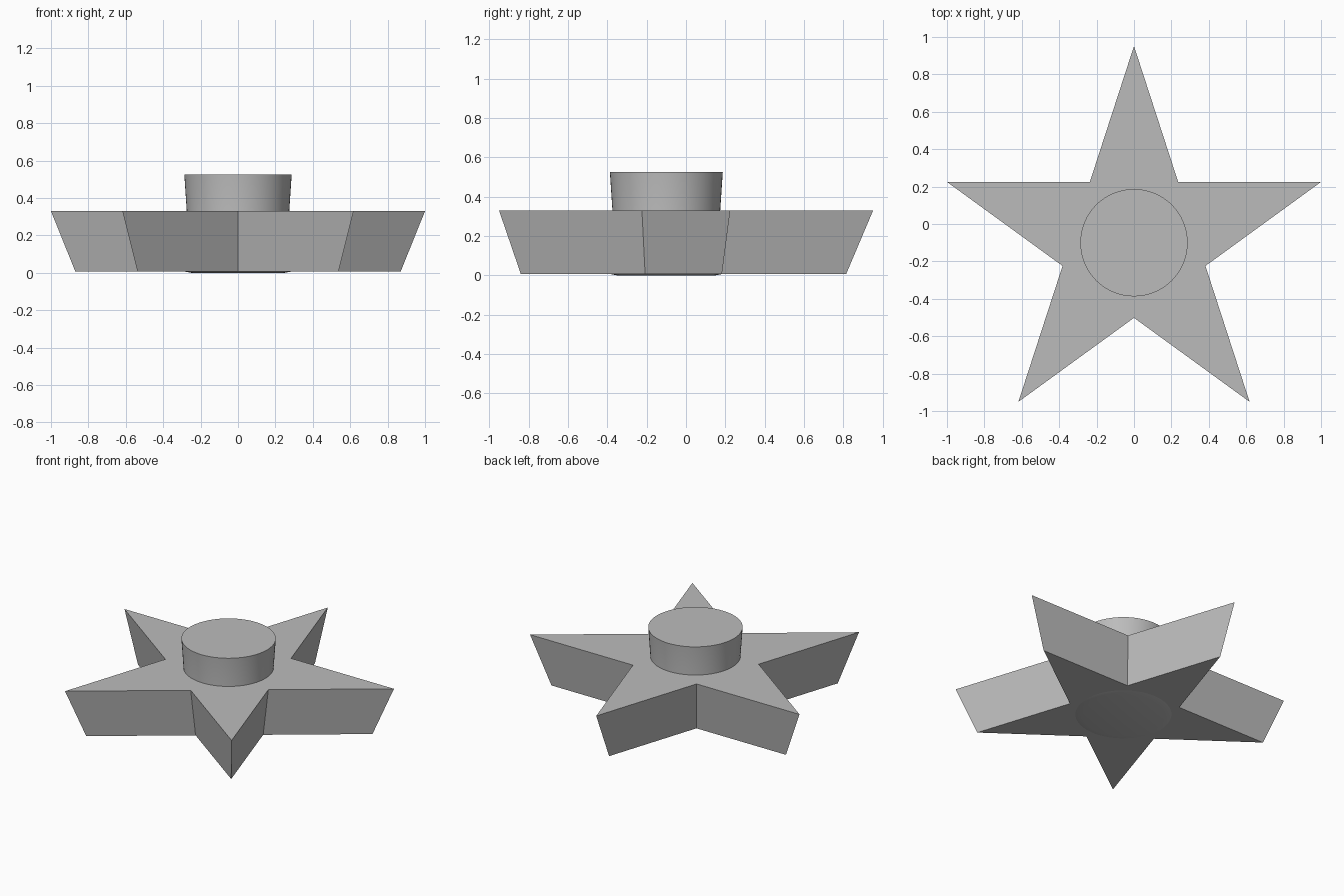
import bpy, bmesh, math

cube = bpy.data.objects.get("Cube")
if cube:
    bpy.data.objects.remove(cube, do_unlink=True)

CENTER_Y = -0.1

grey = bpy.data.materials.new("plain grey")
grey.use_nodes = True
colour = (0.5, 0.5, 0.5, 1)
grey.diffuse_color = colour
grey.node_tree.nodes["Principled BSDF"].inputs["Base Color"].default_value = colour


def star_ring(tip, z):
    """Ten points alternating between tips and notches."""
    notch = tip * 0.382
    return [((tip, notch)[i % 2] * math.sin(i * math.pi / 5),
             (tip, notch)[i % 2] * math.cos(i * math.pi / 5), z) for i in range(10)]


def round_ring(radius, z, sides=64):
    return [(radius * math.cos(i * math.tau / sides),
             radius * math.sin(i * math.tau / sides), z) for i in range(sides)]


def loft(name, rings):
    """Solid skinned through a stack of rings and capped at both ends."""
    bm = bmesh.new()
    loops = [[bm.verts.new(p) for p in ring] for ring in rings]
    for low, high in zip(loops, loops[1:]):
        for i in range(len(low)):
            j = (i + 1) % len(low)
            bm.faces.new((low[i], low[j], high[j], high[i]))
    bm.faces.new(loops[0])
    bm.faces.new(loops[-1])
    bmesh.ops.recalc_face_normals(bm, faces=bm.faces[:])
    mesh = bpy.data.meshes.new(name)
    bm.to_mesh(mesh)
    bm.free()
    mesh.materials.append(grey)
    obj = bpy.data.objects.new(name, mesh)
    obj.location.y = CENTER_Y
    bpy.context.collection.objects.link(obj)
    return obj


# Five-pointed body, wider at the top
loft("star_body", [star_ring(0.915, 0.008), star_ring(1.0515, 0.33)])

# Round plug through the middle, slightly waisted
profile = [(0.25, 0), (0.292, 0.008), (0.274, 0.33), (0.287, 0.525)]
plug = loft("round_plug", [round_ring(r, z) for r, z in profile])
bpy.ops.object.select_all(action='DESELECT')
plug.select_set(True)
bpy.context.view_layer.objects.active = plug
bpy.ops.object.shade_smooth_by_angle(angle=math.radians(30))
